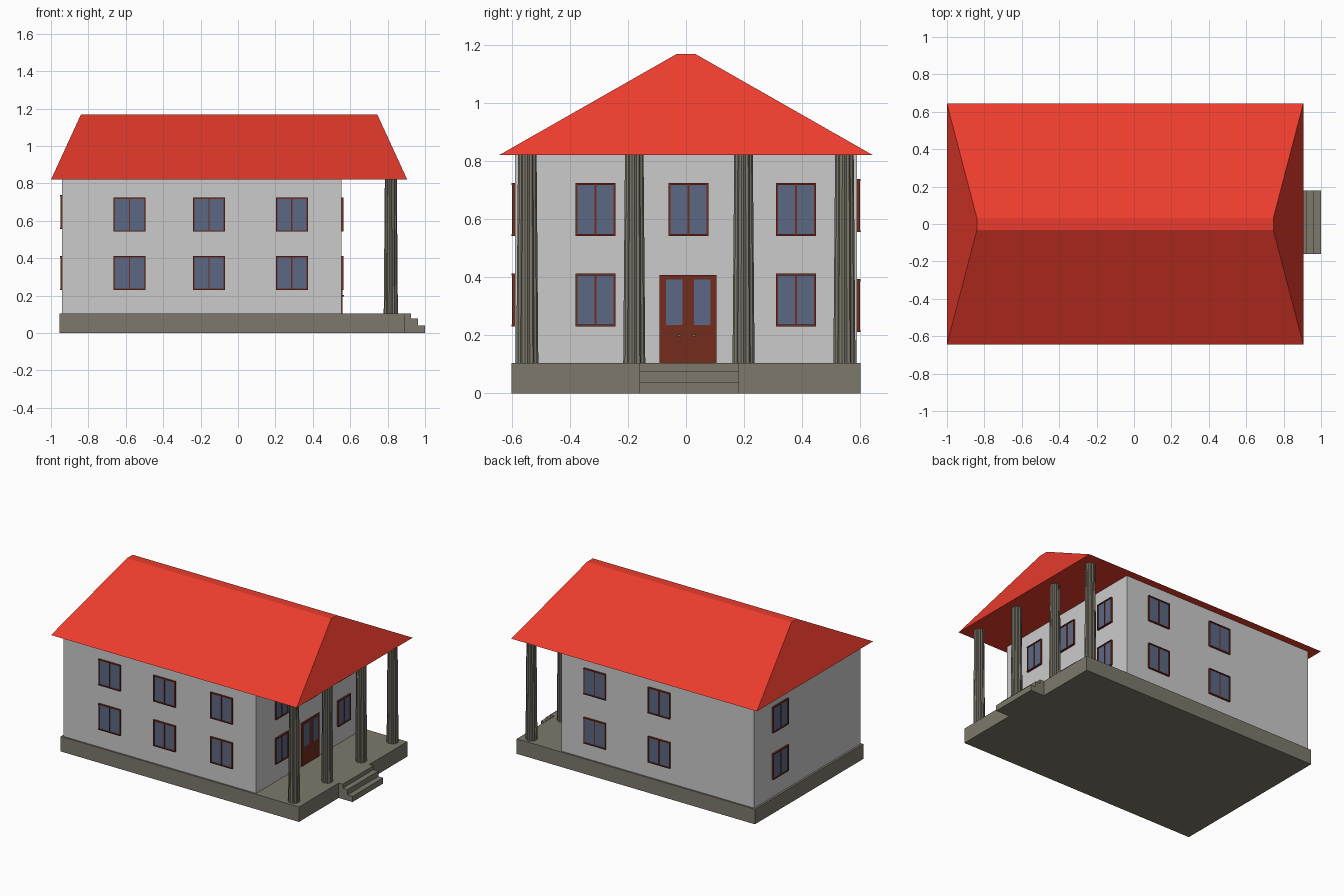
import bpy, bmesh
from math import cos, sin, pi

if "Cube" in bpy.data.objects:
    bpy.data.objects.remove(bpy.data.objects["Cube"])


def material(name, rgb):
    m = bpy.data.materials.new(name)
    m.diffuse_color = (*rgb, 1)
    m.use_nodes = True
    m.node_tree.nodes["Principled BSDF"].inputs["Base Color"].default_value = m.diffuse_color
    return m


RED = material("roof_red", (0.83, 0.045, 0.026))
STONE = material("stone", (0.205, 0.19, 0.15))
WOOD = material("dark_wood", (0.168, 0.025, 0.012))
GLASS = material("glass", (0.105, 0.138, 0.23))


def finish(name, bm, mats=()):
    bmesh.ops.recalc_face_normals(bm, faces=bm.faces)
    me = bpy.data.meshes.new(name)
    bm.to_mesh(me)
    bm.free()
    for m in mats:
        me.materials.append(m)
    ob = bpy.data.objects.new(name, me)
    bpy.context.collection.objects.link(ob)
    return ob


def add_box(bm, lo, hi, mat=0):
    verts = bmesh.ops.create_cube(bm, size=1)["verts"]
    for v in verts:
        v.co = [(a + b) / 2 + c * abs(b - a) for a, b, c in zip(lo, hi, v.co)]
    for f in {f for v in verts for f in v.link_faces}:
        f.material_index = mat


def box(name, lo, hi, mats=()):
    bm = bmesh.new()
    add_box(bm, lo, hi)
    return finish(name, bm, mats)


def wall_box(bm, side, u0, u1, z0, z1, d0, d1, mat):
    """Box on a wall: u runs along the wall, d is distance out of it."""
    if side == "front":
        lo, hi = (u0, -0.588 - d1, z0), (u1, -0.588 - d0, z1)
    elif side == "back":
        lo, hi = (u0, 0.588 + d0, z0), (u1, 0.588 + d1, z1)
    elif side == "right":
        lo, hi = (0.553 + d0, u0, z0), (0.553 + d1, u1, z1)
    else:
        lo, hi = (-0.94 - d1, u0, z0), (-0.94 - d0, u1, z1)
    add_box(bm, lo, hi, mat)


def window(side, u, z, w=0.17, h=0.182):
    """Two-pane window with centre u and sill height z."""
    bm = bmesh.new()
    a, b, t = u - w / 2, u + w / 2, 0.007
    wall_box(bm, side, a + t, b - t, z + t, z + h - t, -0.005, 0.006, 1)
    for x0, x1 in ((a, a + t), (u - t / 2, u + t / 2), (b - t, b)):
        wall_box(bm, side, x0, x1, z + t, z + h - t, -0.005, 0.01, 0)
    for z0 in (z, z + h - t):
        wall_box(bm, side, a, b, z0, z0 + t, -0.005, 0.012, 0)
    finish(f"window_{side}", bm, (WOOD, GLASS))


# Stone base and entrance steps
box("base_slab", (-0.955, -0.6, 0), (0.893, 0.6, 0.105), (STONE,))
for x, z in ((0.925, 0.105), (0.962, 0.077), (1.0, 0.04)):
    box("entrance_step", (0.88, -0.16, 0), (x, 0.18, z), (STONE,))

# House walls
box("walls", (-0.94, -0.588, 0.1), (0.553, 0.588, 0.822))

# Hipped roof with a narrow flat ridge
bm = bmesh.new()
rings = []
for x0, x1, y0, y1, z in ((-1, 0.905, -0.643, 0.643, 0.82),
                          (-0.84, 0.745, -0.032, 0.032, 1.168)):
    rings.append([bm.verts.new((x, y, z)) for x, y in
                  ((x0, y0), (x1, y0), (x1, y1), (x0, y1))])
low, top = rings
for i in range(4):
    j = (i + 1) % 4
    bm.faces.new((low[i], low[j], top[j], top[i]))
bm.faces.new(top)
bm.faces.new(low[::-1])
finish("roof", bm, (RED,))

# Tapered fluted columns
N = 24
for y in (-0.546, -0.178, 0.198, 0.545):
    bm = bmesh.new()
    rings = []
    for r, z in ((0.038, 0.1), (0.032, 0.822)):
        rings.append([])
        for i in range(N):
            k = r * (1 if i % 2 == 0 else 0.87)
            a = 2 * pi * i / N
            rings[-1].append(bm.verts.new((0.817 + k * cos(a), y + k * sin(a), z)))
    low, top = rings
    for i in range(N):
        j = (i + 1) % N
        bm.faces.new((low[i], low[j], top[j], top[i]))
    bm.faces.new(top)
    bm.faces.new(low[::-1])
    finish("column", bm, (STONE,))

# Windows on all four sides
for x in (-0.58, -0.155, 0.288):
    for z in (0.23, 0.542):
        window("front", x, z)
for x in (-0.207, 0.292):
    for z in (0.211, 0.556):
        window("back", x, z)
for z in (0.229, 0.556):
    window("left", 0.303, z)
for y, z in ((-0.312, 0.23), (-0.312, 0.542), (0.378, 0.23),
             (0.378, 0.542), (0.009, 0.542)):
    window("right", y, z, w=0.138)

# Double door with glazed leaves and handles
bm = bmesh.new()
for a, b in ((-0.091, 0.0065), (0.0075, 0.105)):
    wall_box(bm, "right", a, b, 0.105, 0.407, -0.005, 0.007, 0)
for a, b in ((-0.069, -0.012), (0.027, 0.084)):
    wall_box(bm, "right", a, b, 0.235, 0.392, 0, 0.009, 1)
for y in (-0.023, 0.027):
    wall_box(bm, "right", y - 0.006, y + 0.006, 0.196, 0.203, 0, 0.014, 2)
finish("double_door", bm, (WOOD, GLASS, STONE))
